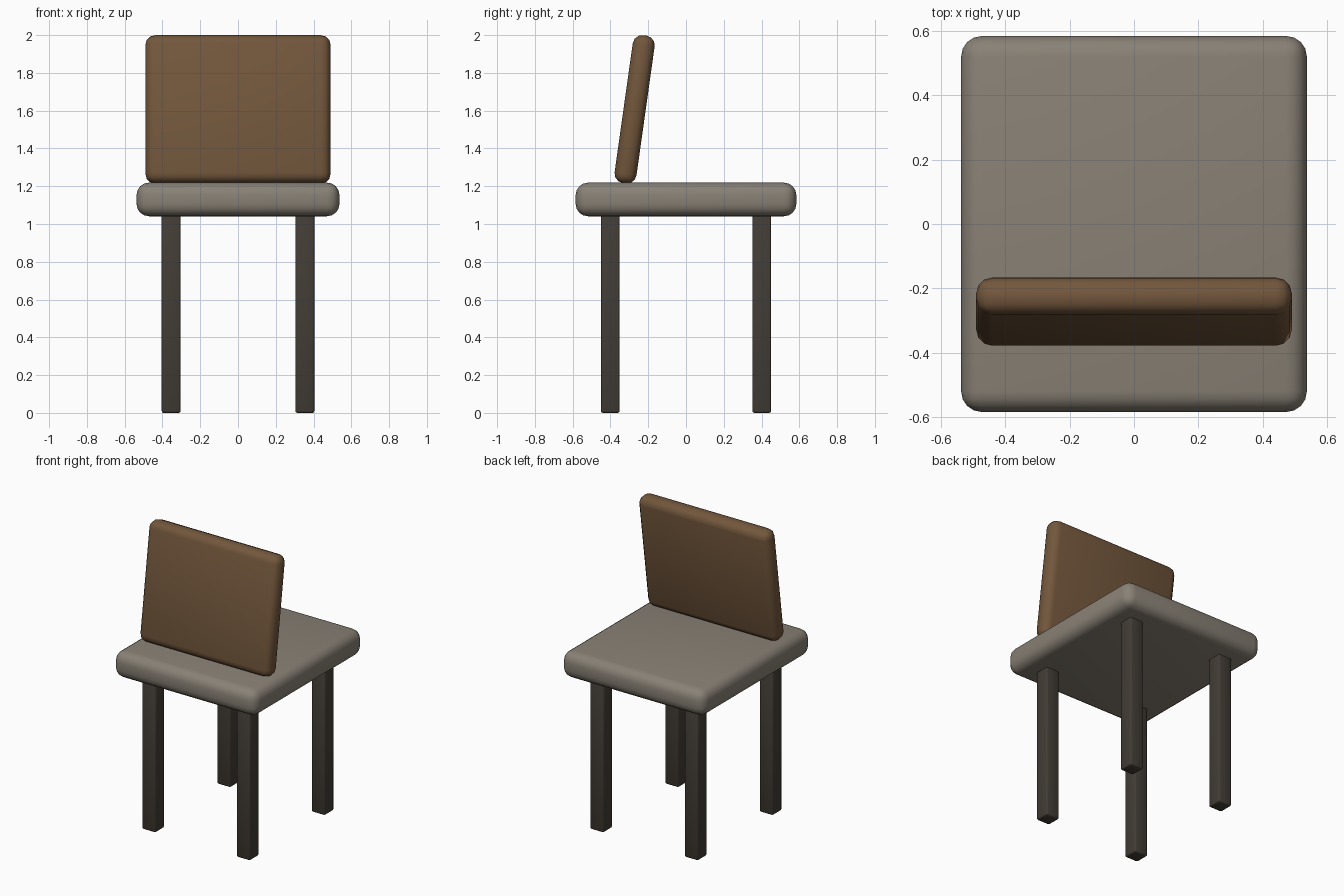
import bpy
from math import radians

if "Cube" in bpy.data.objects:
    bpy.data.objects.remove(bpy.data.objects["Cube"])


def material(name, rgb):
    m = bpy.data.materials.new(name)
    m.diffuse_color = (*rgb, 1)
    m.use_nodes = True
    m.node_tree.nodes["Principled BSDF"].inputs["Base Color"].default_value = m.diffuse_color
    return m


def rounded_box(name, center, size, radius, segments, mat, tilt=0):
    bpy.ops.mesh.primitive_cube_add(size=1, location=center)
    ob = bpy.context.object
    ob.name = name
    ob.scale = size
    bpy.ops.object.transform_apply(location=False, rotation=False, scale=True)
    bev = ob.modifiers.new("Bevel", 'BEVEL')
    bev.width = radius
    bev.segments = segments
    bpy.ops.object.modifier_apply(modifier=bev.name)
    ob.rotation_euler.x = radians(tilt)
    bpy.ops.object.shade_smooth_by_angle(angle=radians(50))
    ob.data.materials.append(mat)
    return ob


fabric = material("seat_fabric", (0.25, 0.22, 0.18))
wood = material("back_wood", (0.17, 0.095, 0.045))
dark = material("leg_dark", (0.055, 0.046, 0.036))

# Seat cushion
rounded_box("seat", (0, 0, 1.13), (1.074, 1.168, 0.178), 0.065, 4, fabric)

# Tilted backrest resting on the seat
rounded_box("backrest", (0, -0.272, 1.607), (0.98, 0.117, 0.79), 0.05, 3, wood, tilt=-8)

# Four square legs
for side, sx in (("left", -1), ("right", 1)):
    for end, sy in (("front", -1), ("back", 1)):
        rounded_box(f"{end}_{side}_leg", (sx * 0.354, sy * 0.401, 0.525),
                    (0.1, 0.1, 1.05), 0.01, 2, dark)
